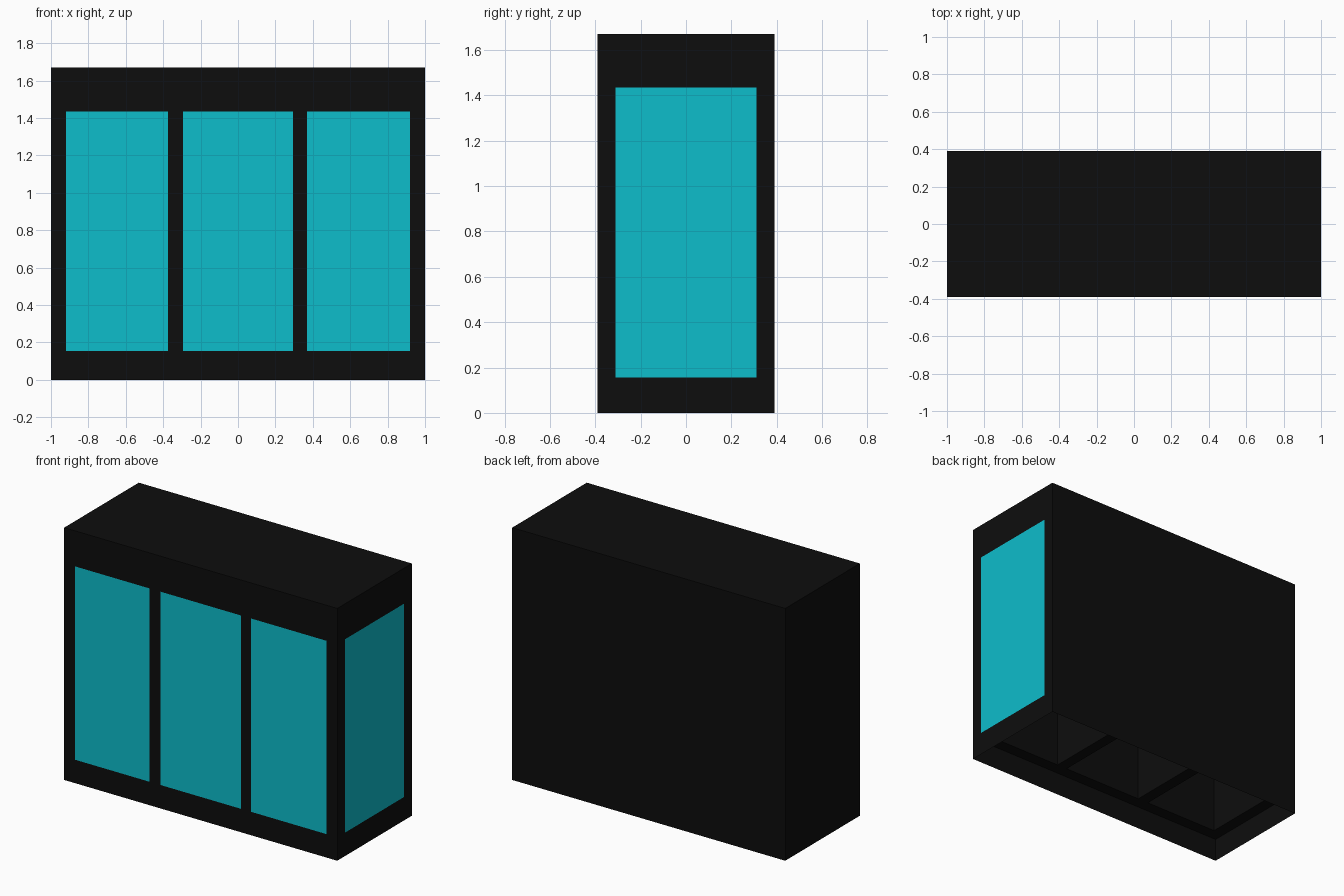
import bpy
import bmesh
from mathutils import Vector

if "Cube" in bpy.data.objects:
    bpy.data.objects.remove(bpy.data.objects["Cube"], do_unlink=True)

HALF_X, HALF_Y, TOP = 1.0, 0.39, 1.67
LOW, HIGH = 0.155, 1.435                    # window sill and head
SIDE = 0.31                                 # half width of side window
BAYS = [(-0.92, -0.375), (-0.295, 0.295), (0.37, 0.92)]


def material(name, color):
    mat = bpy.data.materials.new(name)
    mat.use_nodes = True
    mat.diffuse_color = color
    mat.node_tree.nodes["Principled BSDF"].inputs["Base Color"].default_value = color
    return mat


frame_black = material("frame black", (0.004, 0.004, 0.004, 1))
panel_cyan = material("panel cyan", (0.004, 0.51, 0.6, 1))


def cut(bm, axis, positions):
    """Slice the whole mesh square to one axis at each position."""
    for p in positions:
        normal, point = Vector(), Vector()
        normal[axis], point[axis] = 1, p
        bmesh.ops.bisect_plane(bm, geom=bm.verts[:] + bm.edges[:] + bm.faces[:],
                               plane_co=point, plane_no=normal)


def finish(bm, name):
    mesh = bpy.data.meshes.new(name)
    bm.to_mesh(mesh)
    bm.free()
    for mat in (frame_black, panel_cyan):
        mesh.materials.append(mat)
    obj = bpy.data.objects.new(name, mesh)
    bpy.context.collection.objects.link(obj)
    return obj


def in_bay(x):
    return any(a < x < b for a, b in BAYS)


bay_edges = [x for bay in BAYS for x in bay]

# Cabinet shell, open underneath, with flush coloured panels
bm = bmesh.new()
bmesh.ops.create_cube(bm, size=1)
bmesh.ops.scale(bm, vec=(2 * HALF_X, 2 * HALF_Y, TOP), verts=bm.verts)
bmesh.ops.translate(bm, vec=(0, 0, TOP / 2), verts=bm.verts)
bm.normal_update()
bottom = [f for f in bm.faces if f.normal.z < -0.5]
bmesh.ops.delete(bm, geom=bottom, context="FACES_ONLY")
cut(bm, 0, bay_edges)
cut(bm, 1, (-SIDE, SIDE))
cut(bm, 2, (LOW, HIGH))
bm.normal_update()
for face in bm.faces:
    c = face.calc_center_median()
    if LOW < c.z < HIGH:
        front = face.normal.y < -0.5 and in_bay(c.x)
        side = face.normal.x > 0.5 and abs(c.y) < SIDE
        face.material_index = int(front or side)
finish(bm, "cabinet_shell")

# Raised underside plate with a deep well behind each front panel
bm = bmesh.new()
bmesh.ops.create_grid(bm, x_segments=1, y_segments=1, size=1)
bmesh.ops.scale(bm, vec=(HALF_X, HALF_Y, 1), verts=bm.verts)
bmesh.ops.translate(bm, vec=(0, 0, LOW), verts=bm.verts)
bmesh.ops.reverse_faces(bm, faces=bm.faces[:])
cut(bm, 0, bay_edges)
cut(bm, 1, (-SIDE, SIDE))
wells = [f for f in bm.faces
         if in_bay(f.calc_center_median().x) and abs(f.calc_center_median().y) < SIDE]
for face in bmesh.ops.extrude_discrete_faces(bm, faces=wells)["faces"]:
    bmesh.ops.translate(bm, vec=(0, 0, HIGH - LOW), verts=face.verts)
finish(bm, "underside_wells")
